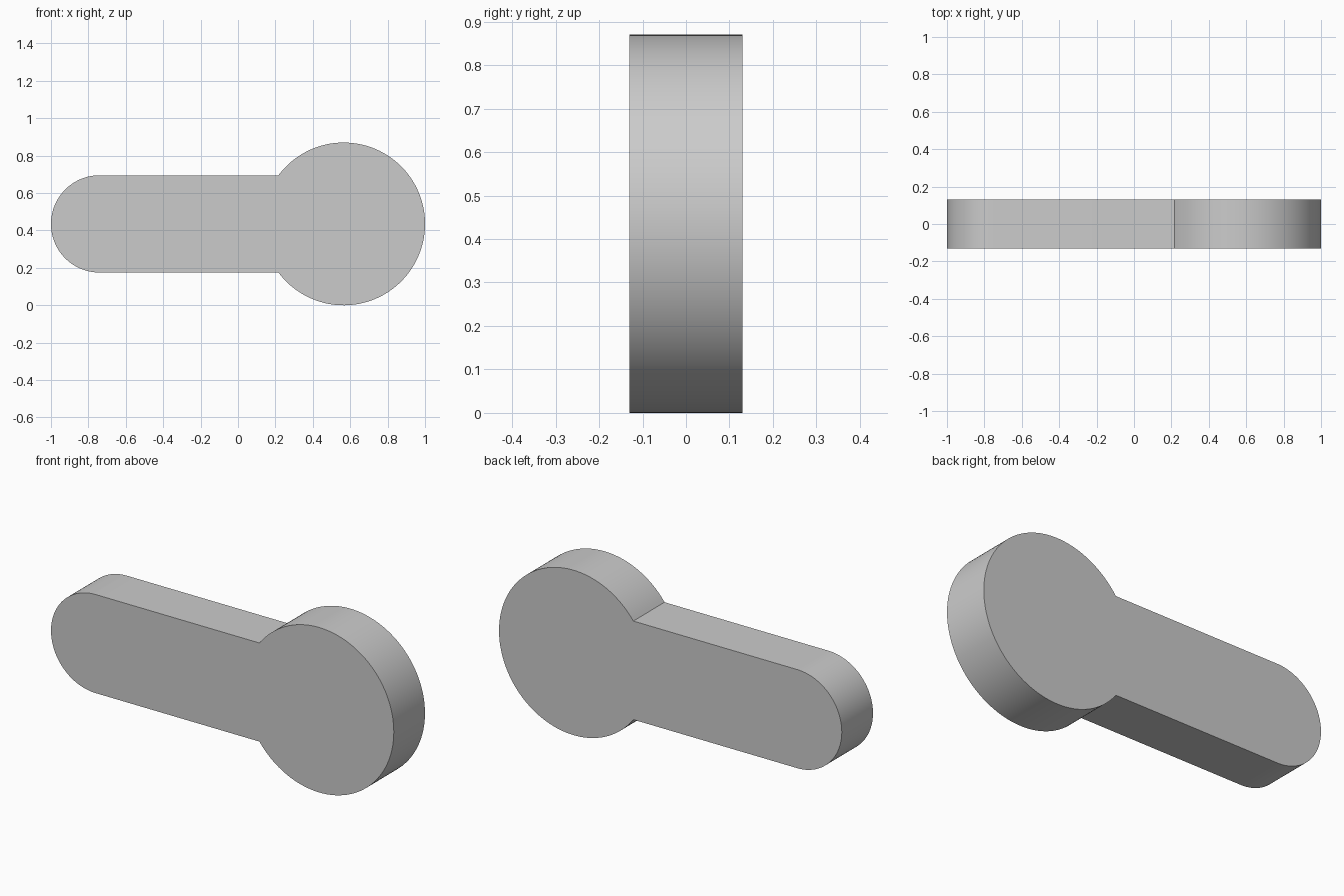
import bpy
import bmesh
from math import asin, cos, sin, pi, radians

cube = bpy.data.objects.get("Cube")
if cube:
    bpy.data.objects.remove(cube, do_unlink=True)

HEAD_R, HEAD_X = 0.435, 0.565
ARM_R, ARM_X = 0.26, -0.74
MID_Z = HEAD_R
DEPTH = 0.26


def arc(cx, radius, start, end, steps):
    """Points of an arc in the xz plane, counter-clockwise from the front."""
    angles = [start + (end - start) * i / steps for i in range(steps + 1)]
    return [(cx + radius * cos(a), MID_Z + radius * sin(a)) for a in angles]


# Plain grey
grey = bpy.data.materials.new("grey")
grey.use_nodes = True
grey.diffuse_color = (0.6, 0.6, 0.6, 1)
bsdf = next(n for n in grey.node_tree.nodes if n.type == "BSDF_PRINCIPLED")
bsdf.inputs["Base Color"].default_value = grey.diffuse_color

# Keyhole outline: round head that meets the arm, then the rounded arm end
meet = pi - asin(ARM_R / HEAD_R)
outline = arc(HEAD_X, HEAD_R, -meet, meet, 112)
outline += arc(ARM_X, ARM_R, pi / 2, 3 * pi / 2, 64)

# Extrude the outline from front to back
bm = bmesh.new()
front = bm.faces.new([bm.verts.new((x, -DEPTH / 2, z)) for x, z in outline])
back = bmesh.ops.extrude_face_region(bm, geom=[front], use_keep_orig=True)
verts = [g for g in back["geom"] if isinstance(g, bmesh.types.BMVert)]
bmesh.ops.translate(bm, verts=verts, vec=(0, DEPTH, 0))
bmesh.ops.recalc_face_normals(bm, faces=bm.faces)

mesh = bpy.data.meshes.new("keyhole_plate")
bm.to_mesh(mesh)
bm.free()
mesh.materials.append(grey)

plate = bpy.data.objects.new("keyhole_plate", mesh)
bpy.context.collection.objects.link(plate)
bpy.context.view_layer.objects.active = plate
plate.select_set(True)
bpy.ops.object.shade_smooth_by_angle(angle=radians(30))
